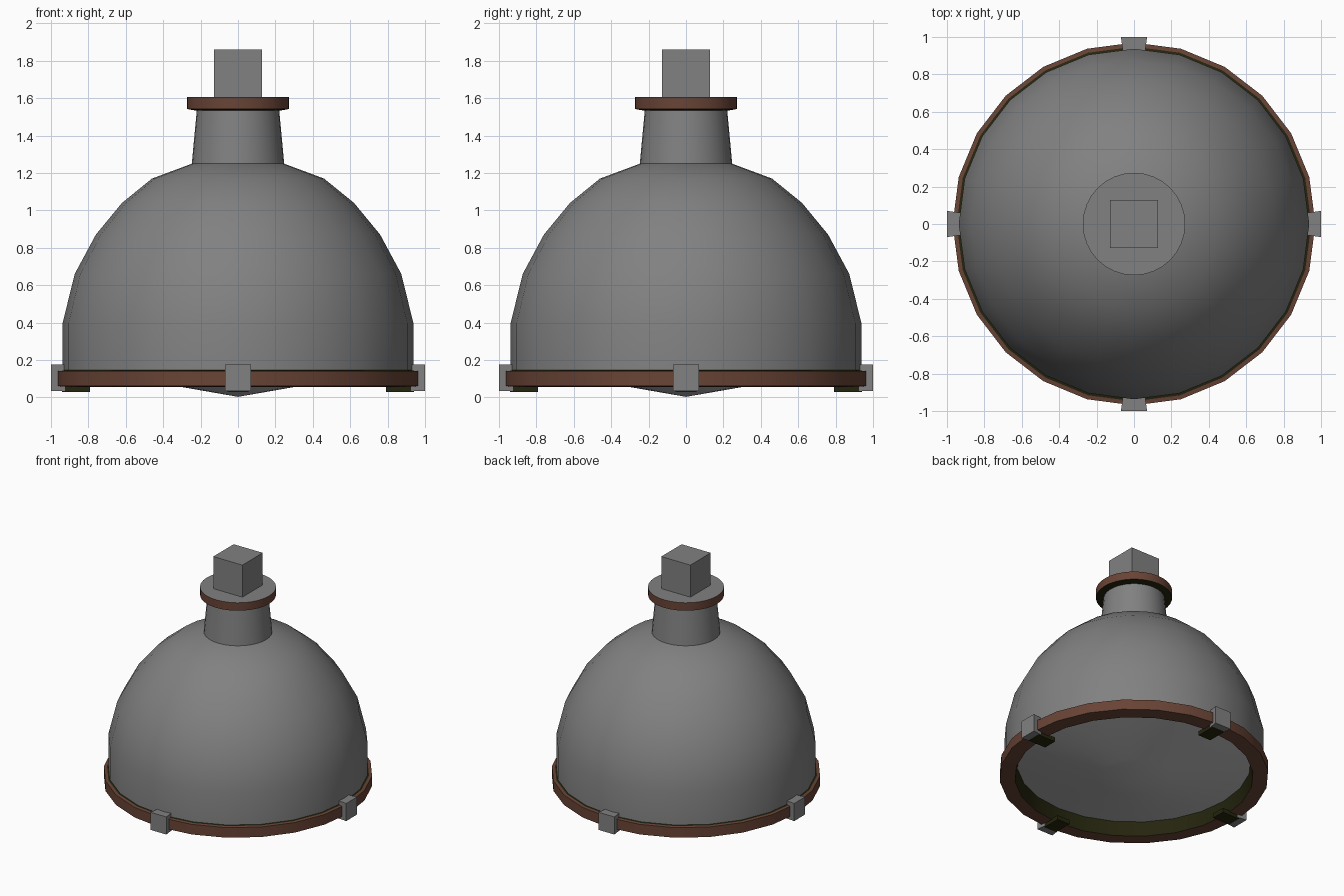
import bpy, bmesh, math
from mathutils import Matrix

if "Cube" in bpy.data.objects:
    bpy.data.objects.remove(bpy.data.objects["Cube"])


def material(name, rgb):
    m = bpy.data.materials.new(name)
    m.diffuse_color = (*rgb, 1)
    m.use_nodes = True
    m.node_tree.nodes["Principled BSDF"].inputs["Base Color"].default_value = m.diffuse_color
    return m


GREY = material("grey metal", (0.22, 0.22, 0.22))
BROWN = material("rust brown", (0.14, 0.057, 0.036))
OLIVE = material("dark olive", (0.018, 0.018, 0.0045))
GLASS = material("pale lens grey", (0.5, 0.5, 0.5))


def finish(bm, name, mats, smooth=None):
    me = bpy.data.meshes.new(name)
    bm.to_mesh(me)
    bm.free()
    for m in mats:
        me.materials.append(m)
    ob = bpy.data.objects.new(name, me)
    bpy.context.collection.objects.link(ob)
    if smooth:
        bpy.ops.object.select_all(action='DESELECT')
        ob.select_set(True)
        bpy.context.view_layer.objects.active = ob
        bpy.ops.object.shade_smooth_by_angle(angle=math.radians(smooth))
    return ob


def lathe(name, profile, mats, slots=None, segs=24, closed=False, smooth=35):
    """Revolve (radius, z) points; slots gives the material of each profile edge."""
    bm = bmesh.new()
    rings = []
    for r, z in profile:
        if r == 0:
            rings.append([bm.verts.new((0, 0, z))] * segs)
        else:
            rings.append([bm.verts.new((r * math.cos(2 * math.pi * i / segs),
                                        r * math.sin(2 * math.pi * i / segs), z))
                          for i in range(segs)])
    n = len(rings)
    for k in range(n if closed else n - 1):
        a, b = rings[k], rings[(k + 1) % n]
        for i in range(segs):
            j = (i + 1) % segs
            corners = list(dict.fromkeys((a[i], a[j], b[j], b[i])))
            f = bm.faces.new(corners)
            f.material_index = slots[k] if slots else 0
    if closed:
        bmesh.ops.recalc_face_normals(bm, faces=bm.faces[:])
    return finish(bm, name, mats, smooth)


def box(name, lo, hi, mat, angle=0, inner_scale=1):
    bm = bmesh.new()
    bmesh.ops.create_cube(bm, size=1)
    for v in bm.verts:
        inner = v.co.x < 0
        for k in range(3):
            v.co[k] = lo[k] + (v.co[k] + 0.5) * (hi[k] - lo[k])
        if inner:
            v.co.y *= inner_scale
    bm.transform(Matrix.Rotation(angle, 4, 'Z'))
    return finish(bm, name, [mat])


# Domed shade
lathe("dome_shade", [(0.937, 0.10), (0.937, 0.40), (0.873, 0.66), (0.76, 0.87),
                     (0.62, 1.04), (0.46, 1.17), (0.245, 1.25), (0.20, 1.255)], [GREY])

# Shallow lens closing the underside
lathe("lens", [(0, 0.003), (0.27, 0.05), (0.58, 0.105), (0.87, 0.17)], [GLASS])

# Rim ring: brown outside and below, olive on the inside and on the seal line
lathe("rim_ring", [(0.97, 0.06), (0.97, 0.14), (0.948, 0.142), (0.93, 0.148),
                   (0.84, 0.18), (0.86, 0.055)],
      [BROWN, OLIVE], [0, 0, 1, 1, 1, 0], closed=True, smooth=25)

# Neck
lathe("neck", [(0.247, 1.25), (0.219, 1.55)], [GREY], segs=32)

# Flange: grey top, brown edge, olive underside
lathe("flange", [(0, 1.535), (0.235, 1.535), (0.274, 1.542), (0.274, 1.605), (0, 1.605)],
      [GREY, BROWN, OLIVE], [2, 2, 1, 0], segs=32)

# Mounting block
box("mounting_block", (-0.128, -0.128, 1.60), (0.128, 0.128, 1.86), GREY)

# Four clamps with olive feet reaching under the rim
for i in range(4):
    a = i * math.pi / 2
    box(f"clamp_{i + 1}", (0.925, -0.07, 0.035), (1.0, 0.07, 0.175), GREY, a, 0.85)
    box(f"clamp_foot_{i + 1}", (0.79, -0.055, 0.03), (0.94, 0.055, 0.065), OLIVE, a)
